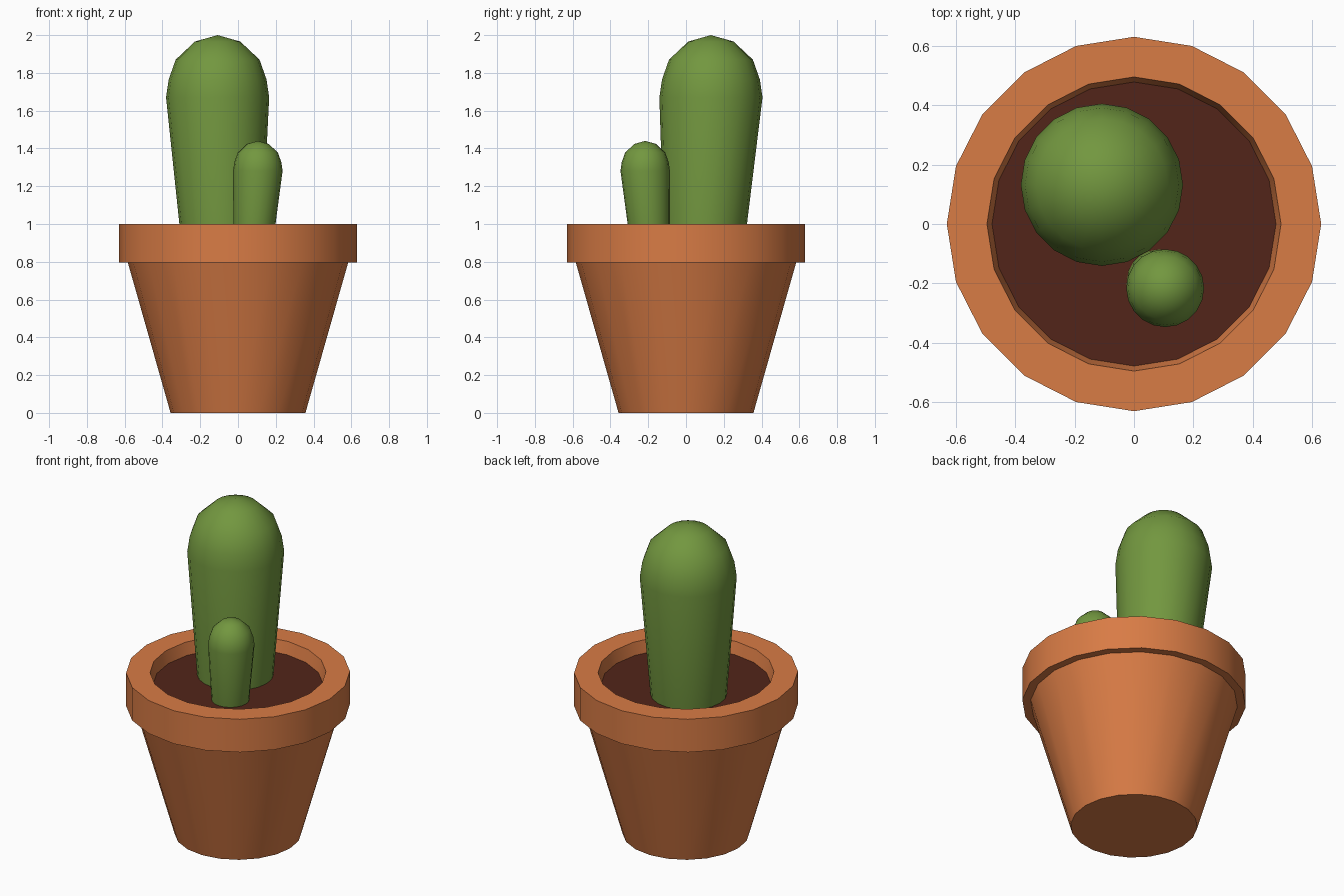
import bpy, bmesh, math

if "Cube" in bpy.data.objects:
    bpy.data.objects.remove(bpy.data.objects["Cube"])

SIDES = 20


def material(name, rgb):
    m = bpy.data.materials.new(name)
    m.diffuse_color = (*rgb, 1)
    m.use_nodes = True
    m.node_tree.nodes["Principled BSDF"].inputs["Base Color"].default_value = m.diffuse_color
    return m


def lathe(name, rings, mat, smooth_angle):
    """Skin rings of (radius, z, centre x, centre y); zero radius makes a tip."""
    bm = bmesh.new()
    loops = []
    for r, z, cx, cy in rings:
        n = SIDES if r > 0 else 1
        loops.append([bm.verts.new((cx + r * math.cos(2 * math.pi * i / SIDES),
                                    cy + r * math.sin(2 * math.pi * i / SIDES), z))
                      for i in range(n)])
    for a, b in zip(loops, loops[1:]):
        for i in range(SIDES):
            j = (i + 1) % SIDES
            if len(b) == 1:
                bm.faces.new((a[i], a[j], b[0]))
            else:
                bm.faces.new((a[i], a[j], b[j], b[i]))
    # close open ends
    bm.faces.new(loops[0][::-1])
    if len(loops[-1]) > 1:
        bm.faces.new(loops[-1])
    bmesh.ops.recalc_face_normals(bm, faces=bm.faces)
    mesh = bpy.data.meshes.new(name)
    bm.to_mesh(mesh)
    bm.free()
    mesh.materials.append(mat)
    ob = bpy.data.objects.new(name, mesh)
    bpy.context.collection.objects.link(ob)
    bpy.ops.object.select_all(action='DESELECT')
    ob.select_set(True)
    bpy.context.view_layer.objects.active = ob
    bpy.ops.object.shade_smooth_by_angle(angle=math.radians(smooth_angle))
    return ob


clay = material("terracotta", (0.69, 0.2, 0.06))
earth = material("earth", (0.084, 0.018, 0.01))
green = material("cactus_green", (0.17, 0.31, 0.05))

# Pot: tapered body, overhanging rim and inner lip down to the soil
pot_profile = [(0.357, 0), (0.583, 0.795), (0.63, 0.795), (0.63, 1.0),
               (0.495, 1.0), (0.478, 0.925)]
pot = lathe("pot", [(r, z, 0, 0) for r, z in pot_profile], clay, 30)

# Soil: the inner lip's closing face
pot.data.materials.append(earth)
pot.data.polygons[-1].material_index = 1

# Cactus stems: flared columns with domed tops, leaning slightly outward
# profile is (radius, height below the tip) for the full-size dome
dome = [(0.273, 0.33), (0.259, 0.235), (0.222, 0.13), (0.12, 0.034), (0, 0)]


def stem(name, top_z, scale, base, top, base_radius):
    rings = [(base_radius, 0.92, *base)]
    rings += [(r * scale, top_z - d * scale, *top) for r, d in dome]
    lathe(name, rings, green, 60)


stem("main_stem", 2.0, 1.0, (-0.087, 0.098), (-0.108, 0.132), 0.215)
stem("side_shoot", 1.44, 0.48, (0.082, -0.192), (0.105, -0.216), 0.106)
